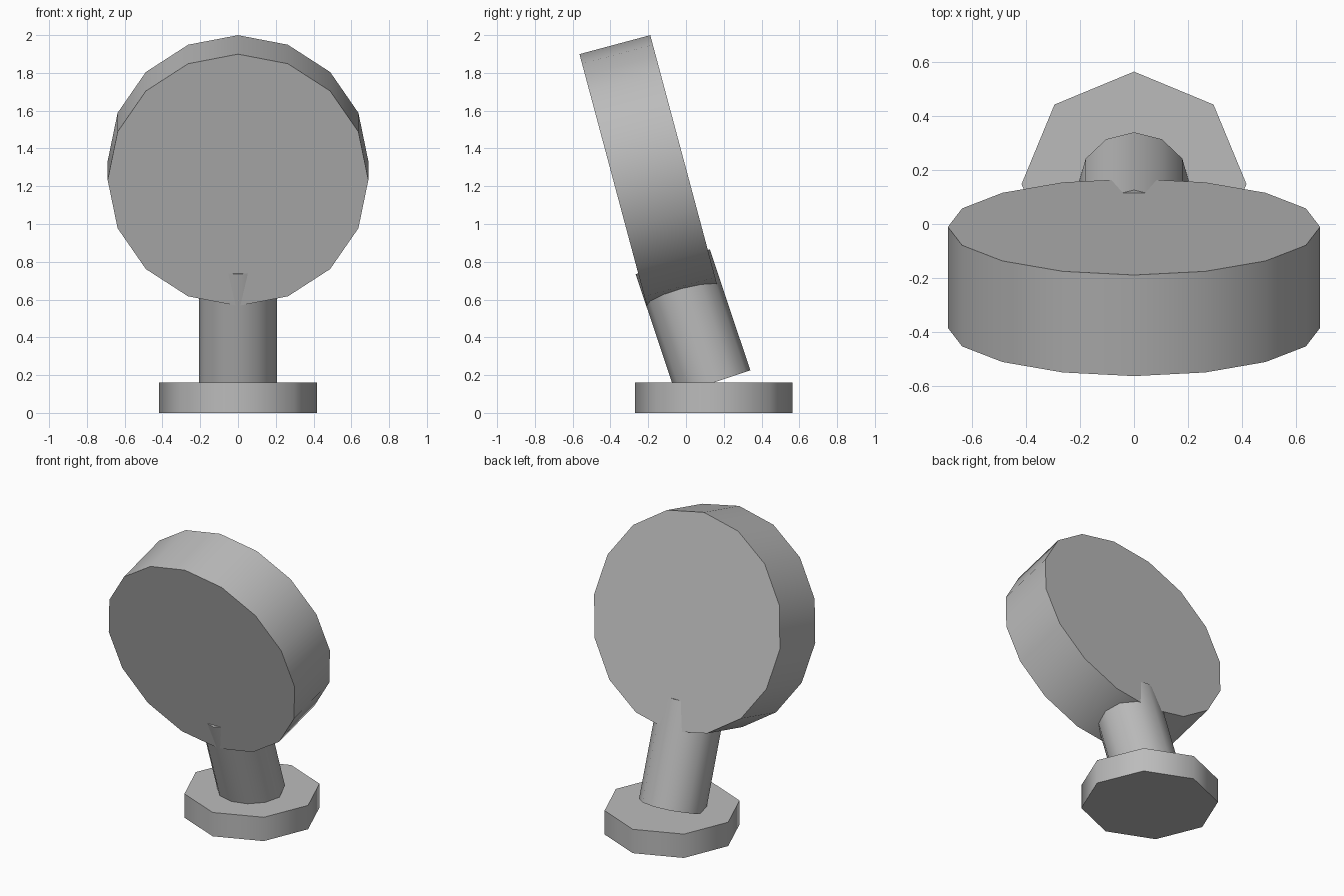
import bpy
from math import radians

cube = bpy.data.objects.get("Cube")
if cube:
    bpy.data.objects.remove(cube, do_unlink=True)

# Single grey material
grey = bpy.data.materials.new("plain_grey")
grey.use_nodes = True
colour = (0.5, 0.5, 0.5, 1)
grey.diffuse_color = colour
grey.node_tree.nodes["Principled BSDF"].inputs["Base Color"].default_value = colour


def drum(name, sides, radius, depth, y, z, tilt=0):
    """Low-sided cylinder with smooth walls and flat caps, tilted about x."""
    bpy.ops.mesh.primitive_cylinder_add(
        vertices=sides, radius=radius, depth=depth,
        location=(0, y, z), rotation=(radians(tilt), 0, 0))
    obj = bpy.context.object
    obj.name = obj.data.name = name
    obj.data.materials.append(grey)
    bpy.ops.object.shade_smooth_by_angle(angle=radians(50))
    return obj


# Octagonal foot
drum("base", 8, 0.417, 0.16, 0.148, 0.08)
# Leaning stem, sunk into the foot and the disc
drum("post", 12, 0.207, 0.675, 0.037, 0.48, 18.5)
# Thick round head leaning forward
drum("disc", 16, 0.69, 0.388, -0.198, 1.283, 105)
